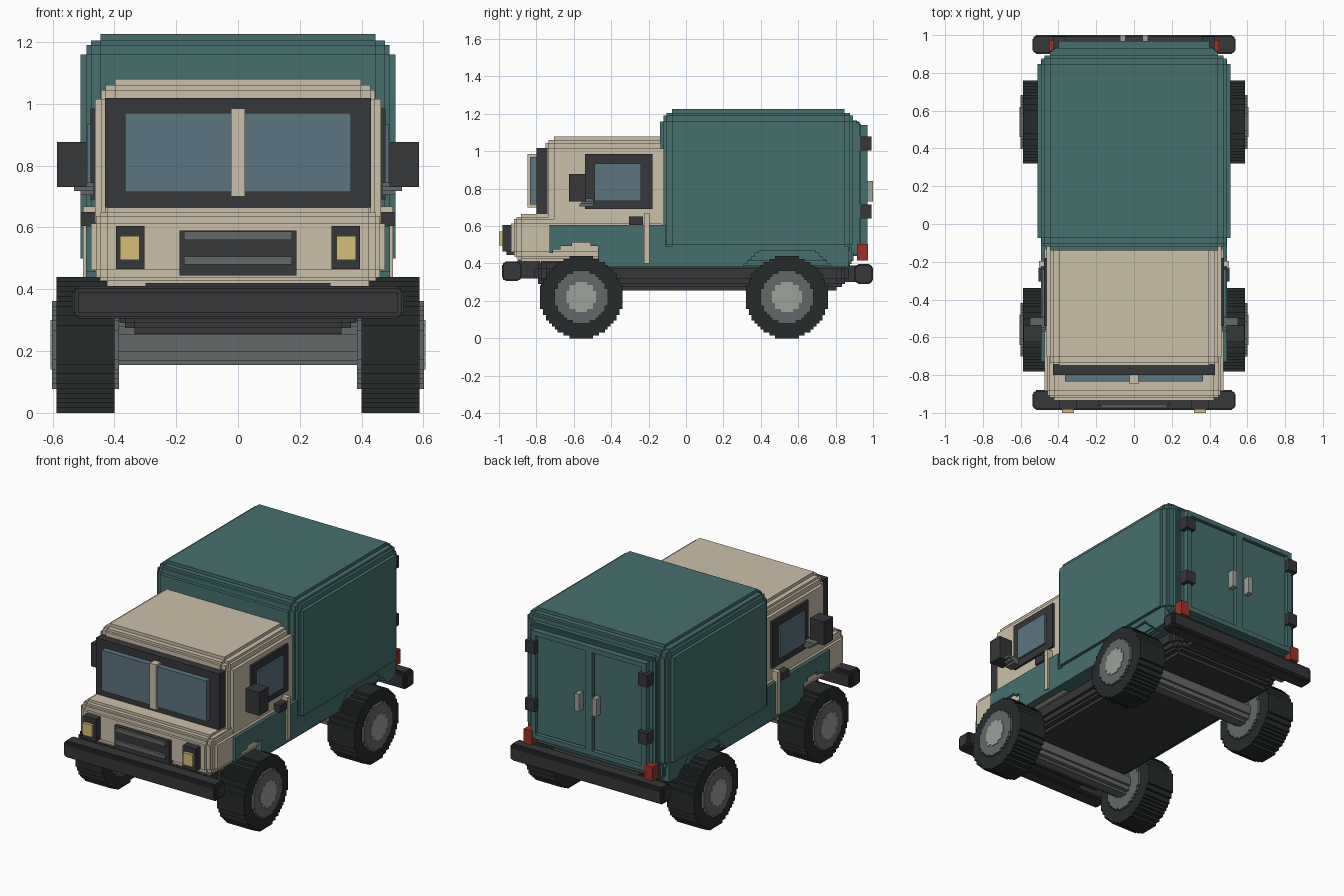
import bpy, bmesh

if "Cube" in bpy.data.objects:
    bpy.data.objects.remove(bpy.data.objects["Cube"])


def material(name, rgb):
    m = bpy.data.materials.new(name)
    m.diffuse_color = (*rgb, 1)
    m.use_nodes = True
    m.node_tree.nodes["Principled BSDF"].inputs["Base Color"].default_value = m.diffuse_color
    return m


TEAL = material("teal_paint", (0.06, 0.16, 0.155))
CREAM = material("cream_paint", (0.60, 0.53, 0.40))
DARK = material("dark_trim", (0.037, 0.038, 0.042))
RUBBER = material("rubber", (0.02, 0.024, 0.024))
GLASS = material("glass", (0.107, 0.178, 0.216))
AMBER = material("lamp", (0.67, 0.51, 0.19))
RED = material("tail_red", (0.35, 0.03, 0.02))
GREY = material("metal", (0.13, 0.14, 0.14))
SILVER = material("light_metal", (0.33, 0.36, 0.33))


def solid(name, xs, ys, zs, inside, mat, mirror=False):
    """Skin of the filled cells of an uneven grid."""
    axes = (xs, ys, zs)
    cells = {(i, j, k) for i in range(len(xs) - 1) for j in range(len(ys) - 1)
             for k in range(len(zs) - 1) if inside(i, j, k)}
    bm, verts = bmesh.new(), {}
    for c in sorted(cells):
        for d in range(3):
            for side in (0, 1):
                n = list(c)
                n[d] += 2 * side - 1
                if tuple(n) in cells:
                    continue
                quad = []
                for u, v in ((0, 0), (1, 0), (1, 1), (0, 1)):
                    p = list(c)
                    p[d] += side
                    p[(d + 1) % 3] += u
                    p[(d + 2) % 3] += v
                    key = tuple(p)
                    if key not in verts:
                        verts[key] = bm.verts.new([axes[a][key[a]] for a in range(3)])
                    quad.append(verts[key])
                bm.faces.new(quad if side else quad[::-1])
    bmesh.ops.dissolve_limit(bm, angle_limit=0.01, verts=bm.verts[:], edges=bm.edges[:])
    me = bpy.data.meshes.new(name)
    bm.to_mesh(me)
    bm.free()
    me.materials.append(mat)
    ob = bpy.data.objects.new(name, me)
    bpy.context.collection.objects.link(ob)
    if mirror:
        ob.modifiers.new("mirror", 'MIRROR')
    return ob


def box(name, x, y, z, mat, mirror=False):
    return solid(name, x, y, z, lambda i, j, k: True, mat, mirror)


def stepped_box(name, x, y, z, mat, s=1.0, mirror=False):
    """Box whose edges are rounded off in three small stairs."""
    steps = [0, 0.02 * s, 0.035 * s, 0.065 * s]
    axes = [[a + t for t in steps] + [b - t for t in steps[::-1]] for a, b in (x, y, z)]
    cut = lambda i: 3 - min(i, 6 - i, 3)
    return solid(name, *axes, lambda i, j, k: cut(i) + cut(j) + cut(k) <= 3, mat, mirror)


def disc(name, x, cy, cz, r, mat, hole=0, n=28, mirror=True):
    """Stair-stepped wheel disc lying across x."""
    ys = [cy - r + 2 * r * i / n for i in range(n + 1)]
    zs = [cz - r + 2 * r * i / n for i in range(n + 1)]

    def inside(i, j, k):
        d = ((j + 0.5 - n / 2) ** 2 + (k + 0.5 - n / 2) ** 2) ** 0.5 * 2 * r / n
        return hole <= d <= r
    return solid(name, x, ys, zs, inside, mat, mirror)


def steps(a, b, n):
    return [a + (b - a) * i / n for i in range(n + 1)]


# Chassis, axles and wheels
stepped_box("chassis", (-0.40, 0.40), (-0.81, 0.87), (0.255, 0.44), DARK)
for end, cy in (("front", -0.56), ("rear", 0.54)):
    disc(end + "_axle", (-0.39, 0.39), cy, 0.225, 0.07, GREY, n=10, mirror=False)
    disc(end + "_tyre", (0.40, 0.587), cy, 0.22, 0.22, RUBBER, hole=0.12)
    disc(end + "_hub", (0.385, 0.602), cy, 0.22, 0.142, GREY, n=18)
    disc(end + "_hub_cap", (0.55, 0.606), cy, 0.22, 0.08, SILVER, n=10)

# Bumpers
stepped_box("front_bumper", (-0.537, 0.537), (-0.985, -0.88), (0.305, 0.41), DARK, 0.3)
stepped_box("rear_bumper", (-0.537, 0.537), (0.90, 1.0), (0.29, 0.397), DARK, 0.3)
box("rear_bumper_mount", (-0.3, 0.3), (0.85, 0.92), (0.30, 0.39), DARK)
box("front_bumper_mount", (-0.3, 0.3), (-0.90, -0.78), (0.32, 0.42), DARK)

# Cargo body
stepped_box("cargo_box", (-0.51, 0.51), (-0.14, 0.912), (0.435, 1.225), TEAL)
stepped_box("cargo_floor", (-0.475, 0.475), (-0.15, 0.895), (0.38, 0.52), TEAL, 0.5)

# Cab: low nose and tall cabin
stepped_box("cab_nose", (-0.475, 0.475), (-0.935, -0.08), (0.41, 0.665), CREAM, 0.8)
stepped_box("cab_top", (-0.463, 0.463), (-0.77, -0.05), (0.55, 1.08), CREAM)

# Side skirt with stepped wheel arches
sy, sz = steps(-0.73, 0.87, 80), steps(0.38, 0.605, 12)


def skirt(i, j, k):
    y, z = (sy[j] + sy[j + 1]) / 2, (sz[k] + sz[k + 1]) / 2
    if z > 0.5 and y > -0.12:
        return False
    front = (y + 0.56) ** 2 + (z - 0.22) ** 2 < 0.285 ** 2 and y < -0.46
    rear = (y - 0.54) ** 2 + (z - 0.22) ** 2 < 0.285 ** 2
    return not (front or rear)


solid("side_skirt", (0.44, 0.492), sy, sz, skirt, TEAL, True)

# Windscreen
solid("windscreen_frame", (-0.43, -0.365, 0.365, 0.43), (-0.80, -0.74),
      (0.665, 0.715, 0.97, 1.018), lambda i, j, k: True, DARK)
box("windscreen_glass", (-0.365, 0.365), (-0.835, -0.79), (0.715, 0.97), GLASS)
box("windscreen_pillar", (-0.023, 0.023), (-0.847, -0.79), (0.70, 0.985), CREAM)

# Grille and headlights
box("grille", (-0.19, 0.19), (-0.96, -0.90), (0.445, 0.59), DARK)
for z in (0.48, 0.56):
    box("grille_slat", (-0.175, 0.175), (-0.975, -0.95), (z, z + 0.026), GREY)
box("headlight_housing", (0.302, 0.395), (-0.982, -0.90), (0.465, 0.605), DARK, True)
box("headlight_lamp", (0.318, 0.382), (-1.0, -0.97), (0.495, 0.572), AMBER, True)

# Side windows, mirrors and door fittings
box("side_window_frame", (0.44, 0.477), (-0.54, -0.18), (0.69, 0.985), DARK, True)
box("side_window_glass", (0.45, 0.488), (-0.49, -0.24), (0.735, 0.935), GLASS, True)
box("mirror", (0.49, 0.586), (-0.625, -0.535), (0.73, 0.877), DARK, True)
for i in range(3):
    box("mirror_bracket", (0.465, 0.51 + 0.02 * i), (-0.57 + 0.01 * i, -0.495),
        (0.705 + 0.013 * i, 0.72 + 0.013 * i), GREY, True)
box("door_handle", (0.46, 0.506), (-0.305, -0.23), (0.605, 0.65), DARK, True)
box("door_post", (0.46, 0.502), (-0.225, -0.195), (0.40, 0.668), CREAM, True)

# Rear doors
solid("rear_door_frame", (-0.40, -0.37, -0.025, 0.025, 0.37, 0.40), (0.88, 0.97),
      (0.46, 0.49, 1.11, 1.14), lambda i, j, k: not (i in (1, 3) and k == 1), TEAL)
stepped_box("rear_door_surround", (-0.44, 0.44), (0.85, 0.935), (0.44, 1.165), TEAL, 0.3)
box("rear_door", (0.032, 0.363), (0.90, 0.957), (0.497, 1.103), TEAL, True)
for z in (0.64, 1.005):
    box("rear_hinge", (0.36, 0.425), (0.93, 0.993), (z, z + 0.075), DARK, True)
box("rear_door_handle", (0.045, 0.075), (0.94, 1.0), (0.73, 0.84), SILVER, True)
box("tail_light", (0.39, 0.45), (0.915, 0.974), (0.415, 0.505), RED, True)
